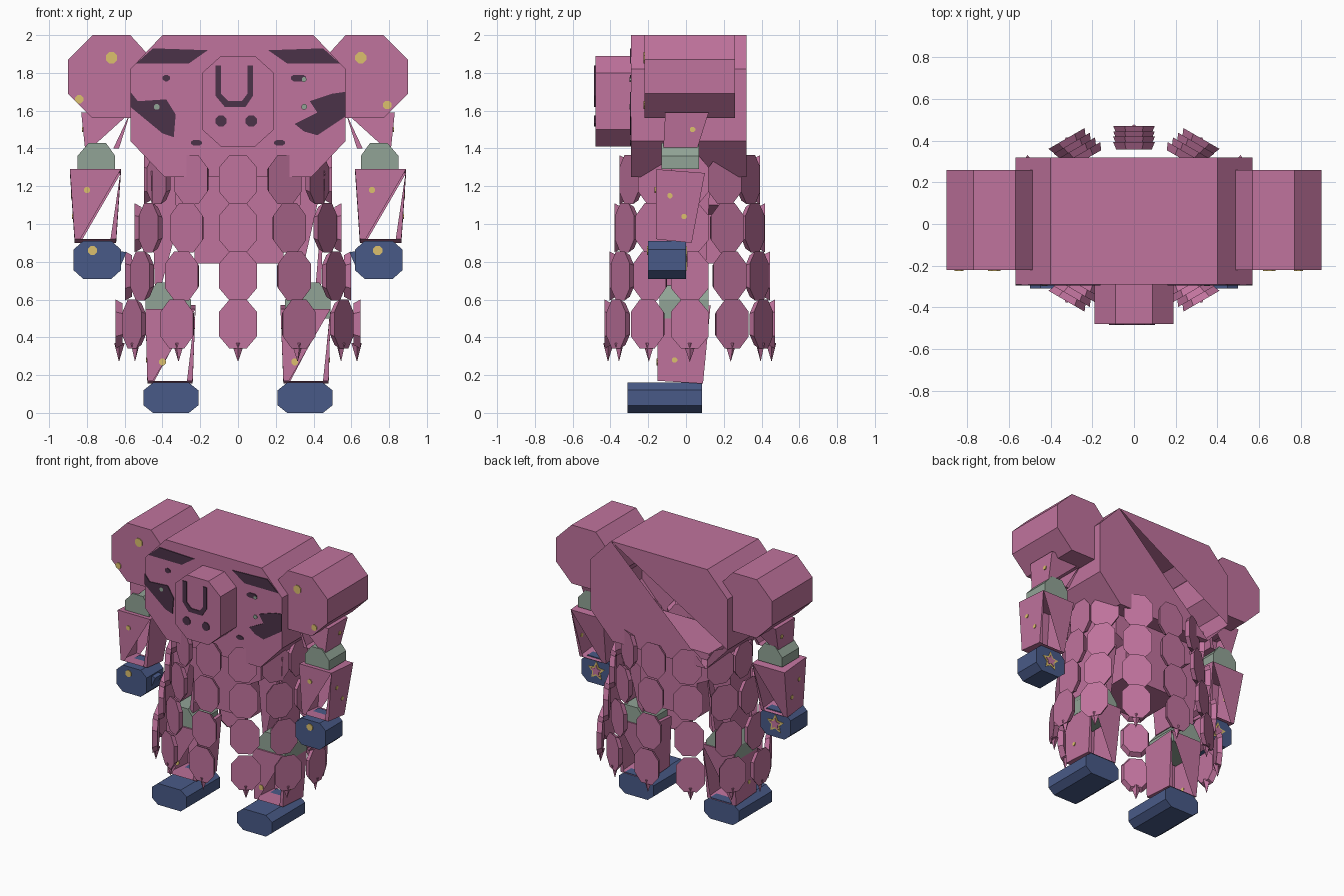
import bpy, bmesh
from math import sin, cos, pi
from mathutils import Vector, Matrix

cube = bpy.data.objects.get("Cube")
if cube:
    bpy.data.objects.remove(cube, do_unlink=True)


def material(name, rgb):
    m = bpy.data.materials.new(name)
    m.use_nodes = True
    m.diffuse_color = (*rgb, 1)
    m.node_tree.nodes["Principled BSDF"].inputs["Base Color"].default_value = (*rgb, 1)
    return m


PINK = material("pink", (0.53, 0.172, 0.34))
BLUE = material("blue", (0.066, 0.102, 0.245))
GREEN = material("sage_green", (0.285, 0.37, 0.305))
YELLOW = material("yellow", (0.72, 0.53, 0.155))
DARK = material("dark_plum", (0.07, 0.032, 0.065))


def make(name, verts, faces, mat):
    bm = bmesh.new()
    vs = [bm.verts.new(v) for v in verts]
    for f in faces:
        bm.faces.new([vs[i] for i in f])
    bmesh.ops.recalc_face_normals(bm, faces=bm.faces)
    me = bpy.data.meshes.new(name)
    bm.to_mesh(me)
    bm.free()
    me.materials.append(mat)
    ob = bpy.data.objects.new(name, me)
    bpy.context.collection.objects.link(ob)
    return ob


def prism(name, pts, y0, y1, mat, back=True):
    """Extrude an x/z outline from y0 to y1."""
    n = len(pts)
    verts = [(x, y, z) for y in (y0, y1) for x, z in pts]
    faces = [(i, (i + 1) % n, (i + 1) % n + n, i + n) for i in range(n)]
    faces.append(tuple(range(n)))
    if back:
        faces.append(tuple(range(n, 2 * n)))
    return make(name, verts, faces, mat)


def octagon(x0, x1, z0, z1, cx, cz):
    return [(x0 + cx, z0), (x1 - cx, z0), (x1, z0 + cz), (x1, z1 - cz),
            (x1 - cx, z1), (x0 + cx, z1), (x0, z1 - cz), (x0, z0 + cz)]


def flip(pts, s):
    return [(x * s, z) for x, z in pts]


def span(s, a, b):
    return sorted((s * a, s * b))


def limb(name, top, bottom, cut):
    """Tapered box whose front and back are partly open beside a diagonal."""
    verts = []
    for x0, x1, y0, y1, zf, zb in (top, bottom):
        verts += [(x0, y0, zf), (x1, y0, zf), (x1, y1, zb), (x0, y1, zb)]
    # Narrow strips that stay closed at the lower corners
    for i, dx in ((4, .03), (5, -.03), (6, -.03), (7, .03)):
        x, y, z = verts[i]
        verts.append((x + dx, y, z))
    faces = [(0, 1, 2, 3), (4, 8, 9, 5, 6, 10, 11, 7), (0, 3, 7, 4), (1, 2, 6, 5)]
    if cut > 0:
        faces += [(0, 1, 8, 4), (3, 2, 11, 7), (1, 5, 9), (2, 6, 10)]
    else:
        faces += [(1, 0, 9, 5), (2, 3, 10, 6), (0, 4, 8), (3, 7, 11)]
    make(name, verts, faces, PINK)


def spot(name, x, z, y, r, mat):
    return prism(name, octagon(x - r, x + r, z - r, z + r, r * .6, r * .6), y - .006, y, mat)


# Torso, with a gap in the triangle fan of its back
BODY = [(.4, 2), (-.4, 2), (-.57, 1.82), (-.57, 1.44), (-.39, 1.25),
        (.39, 1.25), (.57, 1.44), (.57, 1.82)]
F, B = -.29, .32
prism("torso", BODY, F, B, PINK, back=False)
fan = [(0, i, i + 1) for i in range(1, 7) if i != 3]
make("torso_back", [(x, B, z) for x, z in BODY], fan, PINK)

# Head and its painted marks
prism("head", octagon(-.19, .19, 1.41, 1.89, .1, .09), -.48, F, PINK)
prism("head_mark", [(-.12, 1.84), (-.12, 1.68), (-.07, 1.62), (.04, 1.62), (.08, 1.68),
                    (.08, 1.84), (.05, 1.84), (.05, 1.69), (.02, 1.65), (-.05, 1.65),
                    (-.09, 1.69), (-.09, 1.84)], -.486, -.48, DARK)
for x in (-.09, .07):
    spot("eye", x, 1.545, -.48, .03, DARK)

# Chest paint
for s in (-1, 1):
    prism("upper_chest_mark", flip([(.54, 1.85), (.45, 1.93), (.16, 1.92), (.26, 1.85)], s),
          F - .006, F, DARK)
    prism("lower_chest_fleck", octagon(*span(s, .19, .25), 1.415, 1.445, .015, .01),
          F - .006, F, DARK)
    prism("middle_chest_fleck", octagon(*span(s, .32 - .04 * s, .38 - .02 * s), 1.755, 1.79,
                                        .015, .01), F - .006, F, DARK)
    spot("chest_dot", s * (.39 - .04 * s), 1.62, F - .002, .015, GREEN)
spot("chest_dot", .35, 1.765, F - .002, .012, GREEN)
prism("right_chest_mark", [(-.57, 1.7), (-.53, 1.65), (-.38, 1.66), (-.33, 1.58), (-.34, 1.46),
                           (-.4, 1.48), (-.57, 1.62)], F - .006, F, DARK)
prism("left_chest_mark", [(.57, 1.7), (.5, 1.69), (.38, 1.65), (.42, 1.59), (.3, 1.53),
                          (.35, 1.49), (.42, 1.47), (.57, 1.57)], F - .006, F, DARK)

# Pelvis
prism("pelvis", [(-.33, 1.3), (.33, 1.3), (.33, 1.1), (.24, 1.05), (.24, .79),
                 (-.23, .79), (-.23, 1.05), (-.33, 1.1)], -.2, .2, PINK)

# Arms and legs
for s, side in ((-1, "right"), (1, "left")):
    prism(side + "_shoulder", flip([(.57, 2), (.77, 2), (.9, 1.87), (.9, 1.69), (.77, 1.56),
                                    (.57, 1.56), (.47, 1.67), (.47, 1.89)], s), -.22, .26, PINK)
    limb(side + "_upper_arm", (*span(s, .57, .83), -.11, .12, 1.59, 1.59),
         (*span(s, .63, .81), -.12, .06, 1.4, 1.4), -s)
    prism(side + "_elbow", flip([(.85, 1.29), (.85, 1.36), (.79, 1.43), (.7, 1.43),
                                 (.65, 1.36), (.65, 1.29)], s), -.13, .07, GREEN)
    limb(side + "_forearm", (*span(s, .62, .89), -.16, .1, 1.29, 1.27),
         (*span(s, .645, .865), -.16, .03, .92, .9), 1)
    prism(side + "_hand", octagon(*span(s, .62, .87), .71, .91, .05, .045), -.2, 0, BLUE)
    prism(side + "_thumb", flip([(.64, .86), (.59, .85), (.63, .76)], s), -.14, -.06, BLUE)
    for r, y, m in ((.07, .004, YELLOW), (.045, .008, PINK)):
        star = [(s * .745 + r * (1 - .5 * (i % 2)) * sin(i * pi / 5),
                 .81 + r * (1 - .5 * (i % 2)) * cos(i * pi / 5)) for i in range(10)]
        prism(side + "_hand_star", star, y - .004, y, m)
    limb(side + "_thigh", (*span(s, .24, .46), -.13, .13, 1.28, 1.28),
         (*span(s, .29, .44), -.12, .1, .66, .66), 1)
    prism(side + "_knee", flip([(.49, .5), (.49, .6), (.43, .69), (.32, .69),
                                (.25, .6), (.25, .5)], s), -.14, .12, GREEN)
    limb(side + "_shin", (*span(s, .225, .49), -.15, .13, .55, .57),
         (*span(s, .24, .48), -.15, .09, .17, .155), 1)
    prism(side + "_foot", octagon(*span(s, .21, .5), 0, .16, .05, .04), -.31, .085, BLUE)
    # Studs on the outer faces
    for x, y, z in ((.823, .035, 1.5), (.882, -.085, 1.15), (.875, -.01, 1.04), (.484, -.06, .28)):
        stud = spot(side + "_side_stud", y, z, .003 - s * x, .014, YELLOW)
        stud.rotation_euler.z = pi / 2

# Yellow studs on the front faces
for x, z, y, r in ((-.67, 1.88, -.22, .03), (.65, 1.88, -.22, .03), (-.84, 1.66, -.22, .022),
                   (.79, 1.63, -.22, .022), (-.8, 1.18, -.16, .016), (.71, 1.18, -.16, .016),
                   (-.77, .86, -.2, .024), (.74, .86, -.2, .024),
                   (-.4, .27, -.15, .018), (.3, .27, -.15, .018)):
    spot("stud", x, z, y, r, YELLOW)


def scale_plate(name, place):
    """Thin octagonal plate, slightly narrower at the back."""
    base = octagon(-.1, .1, -.13, .13, .055, .065)
    verts = [place @ Vector((x * k, y, z * k)) for k, y in ((1, -.018), (.85, .018))
             for x, z in base]
    faces = [tuple(range(8)), tuple(range(8, 16))]
    faces += [(i, (i + 1) % 8, 8 + (i + 1) % 8, 8 + i) for i in range(8)]
    make(name, verts, faces, PINK)


# Skirt: twelve splayed strands of four plates, each ending in a spike
for k in range(12):
    a = k * pi / 6
    for row in range(4):
        pos = Vector(((.48 + .05 * row) * sin(a), .02 - (.355 + .026 * row) * cos(a),
                      1.235 - .255 * row))
        place = Matrix.Translation(pos) @ Matrix.Rotation(a, 4, 'Z')
        scale_plate("skirt_plate", place)
    ring = [(-.035, 0, -.1), (0, -.025, -.1), (.035, 0, -.1), (0, .03, -.1), (0, 0, -.2)]
    make("skirt_spike", [place @ Vector(v) for v in ring],
         [(0, 1, 2, 3)] + [(i, (i + 1) % 4, 4) for i in range(4)], PINK)
